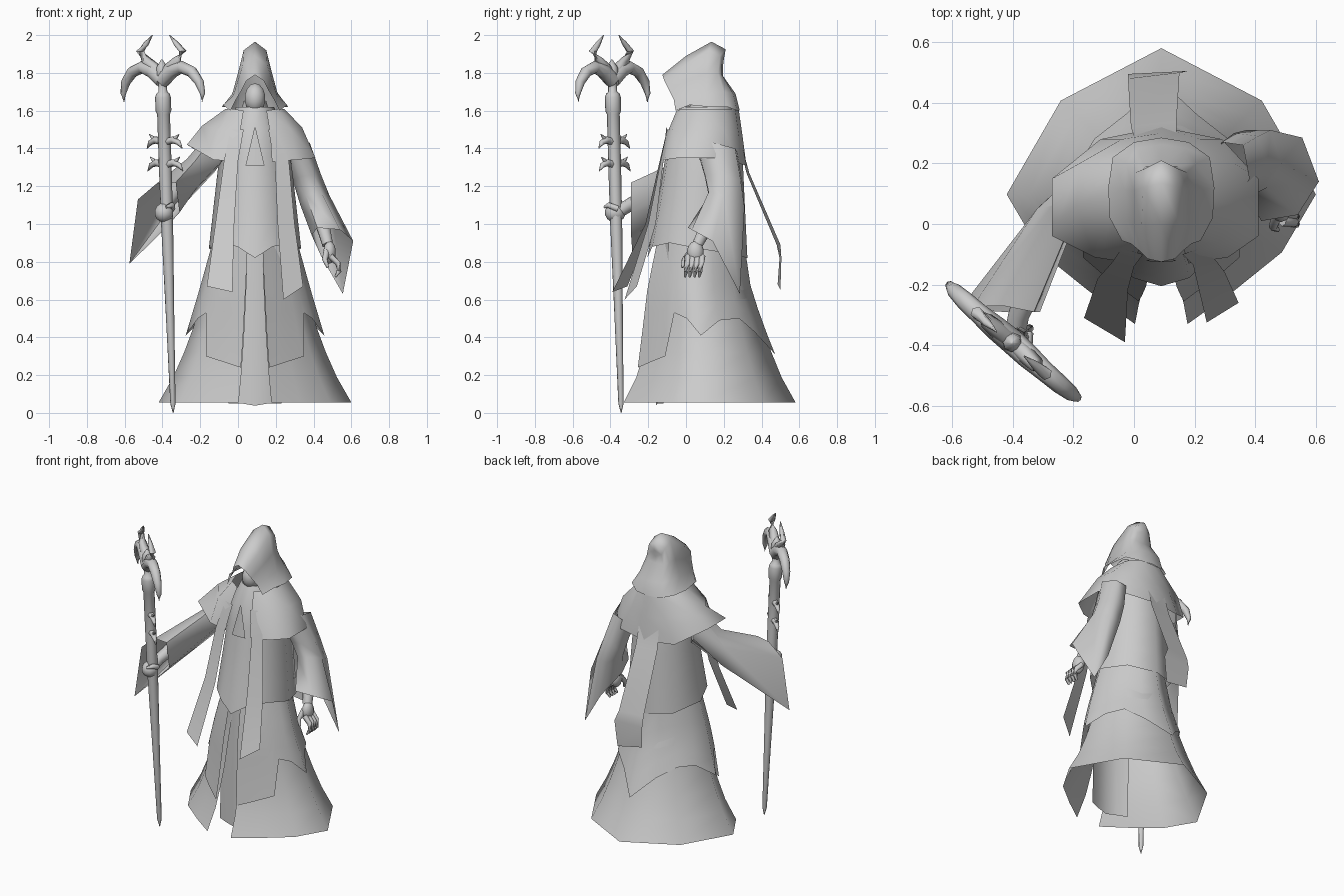
import bpy, bmesh, math
from mathutils import Vector

CX = 0.09  # robe centre line
grey = bpy.data.materials.new("stone_grey")
grey.diffuse_color = (0.6, 0.6, 0.6, 1)


def finish(name, bm, angle=75):
    bmesh.ops.remove_doubles(bm, verts=bm.verts, dist=0.0005)
    bmesh.ops.recalc_face_normals(bm, faces=bm.faces)
    me = bpy.data.meshes.new(name)
    bm.to_mesh(me)
    bm.free()
    me.materials.append(grey)
    me.shade_smooth()
    me.set_sharp_from_angle(angle=math.radians(angle))
    ob = bpy.data.objects.new(name, me)
    bpy.context.collection.objects.link(ob)
    return ob


def loft(name, rings, closed=False, caps=False):
    """Skin a list of rings with equal point counts."""
    bm = bmesh.new()
    vs = [[bm.verts.new(p) for p in r] for r in rings]
    n = len(vs[0])
    for a, b in zip(vs, vs[1:]):
        for i in range(n if closed else n - 1):
            j = (i + 1) % n
            bm.faces.new((a[i], a[j], b[j], b[i]))
    if caps:
        bm.faces.new(vs[0])
        bm.faces.new(vs[-1])
    return finish(name, bm)


def tube(name, pts, radii, n=8):
    """Tapered round tube through points."""
    pts = [Vector(p) for p in pts]
    rings = []
    for i, p in enumerate(pts):
        t = pts[min(i + 1, len(pts) - 1)] - pts[max(i - 1, 0)]
        q = t.to_track_quat('Z', 'Y')
        rings.append([p + q @ Vector((radii[i] * math.cos(k * math.tau / n),
                                      radii[i] * math.sin(k * math.tau / n), 0)) for k in range(n)])
    return loft(name, rings, True, True)


def ball(name, loc, scale, seg=10):
    bm = bmesh.new()
    bmesh.ops.create_uvsphere(bm, u_segments=seg, v_segments=7, radius=1)
    for v in bm.verts:
        v.co = Vector(v.co[k] * scale[k] + loc[k] for k in range(3))
    return finish(name, bm)


def mirrored(half):
    """Right half (dx, y, z), front to back, becomes a full open ring."""
    right = [(CX + x, y, z) for x, y, z in half]
    return right + [(CX - x, y, z) for x, y, z in half[-2::-1]]


def densify(pts):
    out = [pts[0]]
    for a, b in zip(pts, pts[1:]):
        out += [((a[0] + b[0]) / 2, (a[1] + b[1]) / 2), b]
    return out


def section(table, z):
    """Half width, front y and back y at a height."""
    for a, b in zip(table, table[1:]):
        if z <= b[0]:
            t = (z - a[0]) / (b[0] - a[0])
            return [a[k] + (b[k] - a[k]) * t for k in (1, 2, 3)]
    return table[-1][1:]


def garment(name, plan, table, hems, steps=5):
    """Cloth shell with a hem height for each column of the plan."""
    top = table[-1][0]
    rings = []
    for s in range(steps + 1):
        half = []
        for (u, v), h in zip(plan, hems):
            z = h + (top - h) * s / steps
            w, yf, yb = section(table, z)
            half.append((u * w, yf + v * (yb - yf), z))
        rings.append(mirrored(half))
    return loft(name, rings)


# Layered robe: open-fronted skirts and closed coat
open_plan = [(.17, 0), (.47, .12), (.78, .26), (1, .47), (.65, .81), (0, 1)]
garment("under_skirt", open_plan, [(.055, .51, -.33, .58), (.13, .46, -.28, .53),
        (.4, .34, -.2, .42), (.85, .22, -.12, .29)], [.055] * 6, 6)
garment("over_skirt", densify(open_plan), [(.24, .44, -.255, .5), (.4, .37, -.235, .435), (.65, .295, -.205, .345),
        (.92, .22, -.15, .305)], [.24, .26, .28, .3, .53, .5, .41, .49, .5, .43, .31])
coat_plan = [(0, 0), (.38, .03), (.78, .2), (1, .5), (.7, .86), (0, 1)]
garment("coat", coat_plan, [(.82, .25, -.205, .325), (1.13, .215, -.145, .31), (1.35, .19, -.11, .3),
        (1.55, .15, -.08, .28), (1.62, .1, -.03, .25)], [.82, .88, .9, .87, .84, .82], 6)

# Recessed front panel
loft("inner_front_panel", [mirrored([(.14, y + .03, z), (.07, y, z), (0, y - .01, z - .012)])
                           for z, y in ((.05, -.15), (.45, -.14), (.9, -.12))])

# Pointed flap on the chest
loft("chest_flap", [mirrored([(a, y, z), (0, y - .004, z)]) for a, y, z in
                    ((.05, -.122, 1.31), (.003, -.1, 1.51))])

# Capelet over the shoulders, left side lifted by the raised arm
capelet = [
    [(.06, -.05, 1.6), (.12, -.02, 1.61), (.155, .08, 1.61), (.14, .2, 1.61), (.08, .26, 1.61), (0, .28, 1.6)],
    [(.08, -.1, 1.48), (.19, -.07, 1.5), (.25, .06, 1.51), (.24, .2, 1.5), (.13, .28, 1.47), (0, .3, 1.46)],
    [(.09, -.13, 1.33), (.22, -.11, 1.34), (.32, -.04, 1.37), (.32, .15, 1.37), (.2, .28, 1.32), (0, .32, 1.31)]]
rings = [mirrored(r) for r in capelet]
rings[1] = [(x - .03 if x < -.1 else x, y, z + (.01 if x < -.1 else 0)) for x, y, z in rings[1]]
rings[2] = [(x - .04, y, z + .05) if x < -.2 else (x, y, z - .02 if x > .4 else z) for x, y, z in rings[2]]
loft("capelet", rings)

# Hood built from arches running front to back
arches = [
    [(.13, -.055, 1.6), (.1, -.065, 1.66), (.07, -.09, 1.71), (.045, -.115, 1.76), (0, -.125, 1.79)],
    [(.17, .02, 1.63), (.115, .01, 1.68), (.09, 0, 1.76), (.065, -.01, 1.84), (0, 0, 1.89)],
    [(.175, .12, 1.62), (.12, .11, 1.69), (.09, .11, 1.8), (.06, .12, 1.92), (0, .135, 1.965)],
    [(.16, .22, 1.62), (.115, .2, 1.7), (.085, .17, 1.8), (.06, .18, 1.89), (0, .21, 1.925)],
    [(.09, .27, 1.6), (.08, .25, 1.69), (.055, .19, 1.79), (.04, .19, 1.85), (0, .2, 1.87)],
    [(0, .285, 1.6), (0, .262, 1.69), (0, .195, 1.785), (0, .195, 1.83), (0, .2, 1.87)]]
loft("hood", [mirrored(a) for a in arches])
ball("face", (CX, .02, 1.665), (.058, .07, .08))
tube("neck", [(CX, .1, 1.5), (CX, .06, 1.65)], [.1, .06])

# Stole strips in front, tail strip behind: left and right edge per row
strips = {
    "stole_left": [((-.04, -.08, 1.5), (.03, -.1, 1.5)), ((-.075, -.13, 1.33), (0, -.14, 1.33)),
                   ((-.12, -.18, 1.0), (-.02, -.215, 1.0)), ((-.165, -.31, .67), (-.03, -.39, .64))],
    "stole_right": [((.16, -.1, 1.5), (.22, -.08, 1.5)), ((.195, -.135, 1.33), (.27, -.12, 1.33)),
                    ((.21, -.2, 1.0), (.3, -.16, 1.0)), ((.24, -.325, .6), (.345, -.26, .67))],
    "back_tail": [((.0, .29, 1.4), (.14, .3, 1.4)), ((-.01, .32, 1.27), (.14, .335, 1.27)),
                  ((-.02, .48, .89), (.15, .5, .89)), ((-.02, .495, .82), (.18, .505, .82)),
                  ((-.01, .485, .68), (.16, .5, .65))]}
for name, rows in strips.items():
    loft(name, rows)

# Bell sleeves
loft("sleeve_left", [
    [(-.1, .03, 1.5), (-.14, .1, 1.5), (-.19, .17, 1.44), (-.18, .18, 1.34), (-.12, .12, 1.28), (-.08, .02, 1.34)],
    [(-.23, -.05, 1.33), (-.27, .06, 1.345), (-.32, .05, 1.27), (-.31, .06, 1.15), (-.27, 0, 1.12),
     (-.22, -.06, 1.19)],
    [(-.33, -.29, 1.22), (-.43, -.27, 1.215), (-.53, -.27, 1.13), (-.575, -.28, .79), (-.43, -.29, .93),
     (-.31, -.29, 1.06)]], True)
loft("sleeve_right", [
    [(.27, .05, 1.42), (.33, .06, 1.44), (.38, .15, 1.43), (.36, .26, 1.4), (.29, .27, 1.38), (.24, .17, 1.36)],
    [(.33, .1, 1.25), (.4, .1, 1.26), (.44, .19, 1.26), (.41, .29, 1.23), (.33, .3, 1.21), (.29, .19, 1.23)],
    [(.36, .12, 1.15), (.44, .12, 1.17), (.485, .2, 1.15), (.45, .31, 1.09), (.37, .31, 1.08), (.33, .2, 1.1)],
    [(.42, .01, .98), (.54, .03, .97), (.61, .14, .91), (.555, .285, .63), (.44, .28, .83), (.39, .12, .94)]], True)

# Forearms and hands
tube("forearm_left", [(-.28, -.06, 1.24), (-.38, -.3, 1.1), (-.39, -.35, 1.07)], [.05, .035, .035])
ball("fist_left", (-.392, -.375, 1.06), (.052, .055, .052))
tube("thumb_left", [(-.35, -.36, 1.08), (-.35, -.41, 1.1), (-.38, -.43, 1.09)], [.018, .016, .008], 6)
tube("forearm_right", [(.42, .2, 1.1), (.46, .09, .95), (.475, .06, .89)], [.05, .035, .03])
ball("palm_right", (.485, .05, .85), (.035, .045, .06))
for k in range(4):
    y = .01 + .025 * k
    tube(f"finger_right_{k}", [(.49, y, .83), (.53, y - .005, .79), (.535, y - .01, .75), (.515, y - .015, .72)],
         [.018, .016, .013, .006], 6)
tube("thumb_right", [(.47, .03, .86), (.46, -.01, .81), (.475, -.02, .77)], [.018, .015, .007], 6)

# Staff: shaft, collar, crown horns and side thorns
D = Vector((.75, -.66, 0))


def on_staff(side, z):
    f = z / 1.7
    return Vector((-.343 - .055 * f, -.343 - .045 * f, z)) + D * side


shaft = [(0, .002), (.05, .014), (.5, .022), (1.0, .032), (1.3, .034), (1.58, .034), (1.6, .042), (1.67, .042),
         (1.69, .036), (1.7, .024), (1.76, .022), (1.78, .035), (1.83, .03), (1.87, .004)]
tube("staff_shaft", [on_staff(0, z) for z, r in shaft], [r for z, r in shaft], 8)
horn = [(0, 1.76), (.07, 1.81), (.14, 1.83), (.21, 1.805), (.26, 1.75), (.28, 1.69), (.275, 1.645)]
prong = [(.0, 1.78), (.06, 1.83), (.11, 1.865), (.15, 1.915), (.105, 1.955), (.06, 2.0)]
for s, side in ((-1, "left"), (1, "right")):
    tube(f"crown_horn_{side}", [on_staff(s * a, z) for a, z in horn], [.042, .04, .034, .031, .025, .015, .003])
    tube(f"crown_prong_{side}", [on_staff(s * a, z) for a, z in prong], [.03, .03, .026, .022, .014, .002], 6)
    for z in (1.43, 1.31):
        thorn = [(0, z), (.06, z + .015), (.1, z), (.125, z - .03)]
        tube(f"thorn_{side}_{int(z * 100)}", [on_staff(s * a, h) for a, h in thorn], [.02, .02, .014, .002], 6)
        spur = [(.06, z + .01), (.085, z + .03), (.105, z + .045)]
        tube(f"spur_{side}_{int(z * 100)}", [on_staff(s * a, h) for a, h in spur], [.012, .009, .002], 6)
